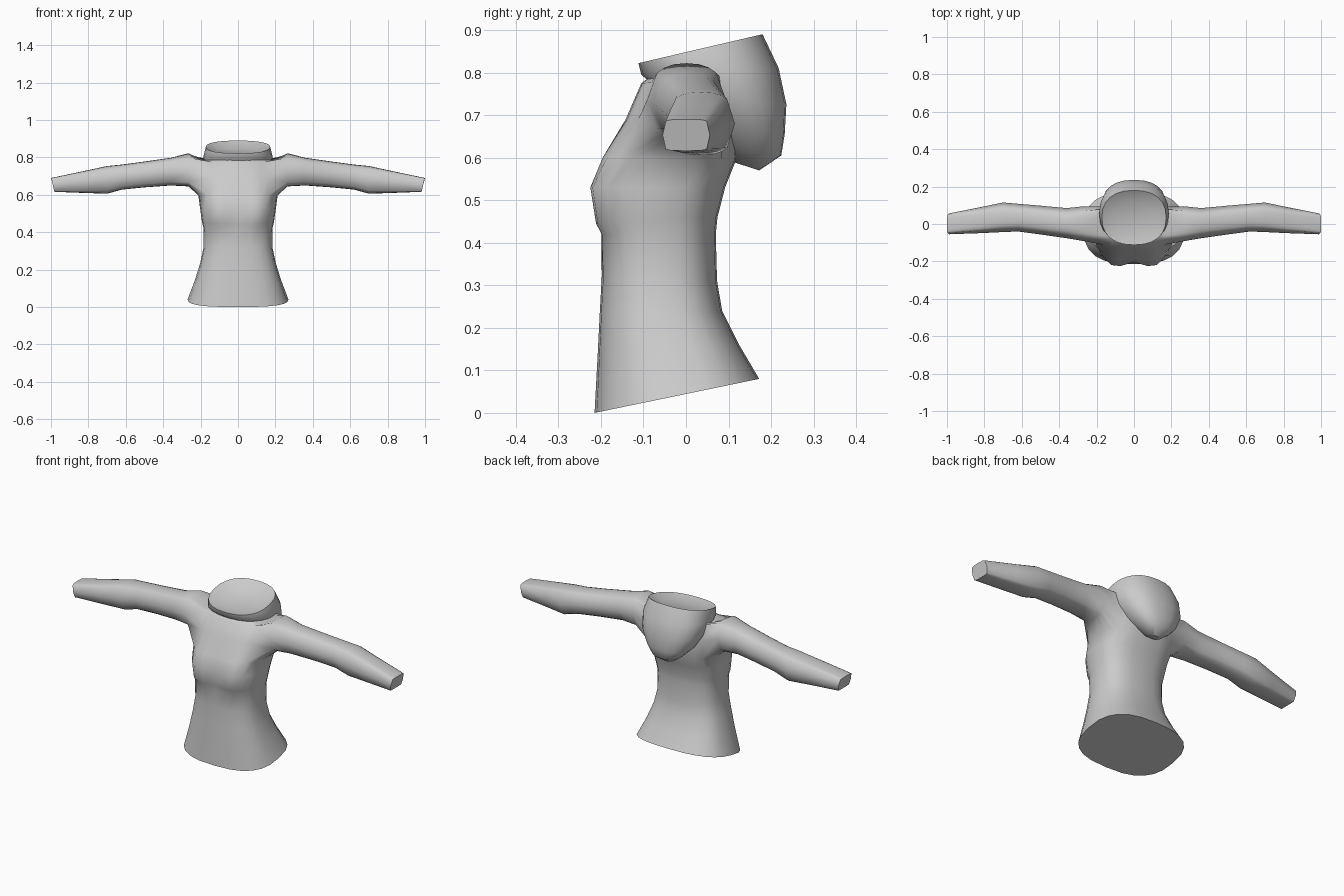
import bpy, bmesh, math

if "Cube" in bpy.data.objects:
    bpy.data.objects.remove(bpy.data.objects["Cube"])

N = 24          # points around the torso
H = 3           # armhole reaches H points either side of the flank

cloth = bpy.data.materials.new("grey cloth")
cloth.diffuse_color = (0.6, 0.6, 0.6, 1)
cloth.use_nodes = True
cloth.node_tree.nodes["Principled BSDF"].inputs["Base Color"].default_value = cloth.diffuse_color


def spow(v, p):
    return math.copysign(abs(v) ** p, v)


def ring(bm, yf, zf, yb, zb, hw, p=0.75, bust=0.0):
    """Tilted cross-section from front point to back point, point 0 at +x."""
    out = []
    for j in range(N):
        a = 2 * math.pi * j / N
        x, t = hw * spow(math.cos(a), p), spow(math.sin(a), p)
        y = (yf + yb) / 2 + t * (yb - yf) / 2
        z = (zf + zb) / 2 + t * (zb - zf) / 2
        if t < 0:
            y -= bust * math.exp(-((abs(x) - 0.105) / 0.06) ** 2)
        out.append(bm.verts.new((x, y, z)))
    return out


def skin(bm, a, b):
    n = len(a)
    for j in range(n):
        k = (j + 1) % n
        bm.faces.new((a[j], a[k], b[k], b[j]))


def finish(bm, name, angle):
    bmesh.ops.recalc_face_normals(bm, faces=bm.faces)
    me = bpy.data.meshes.new(name)
    bm.to_mesh(me)
    bm.free()
    ob = bpy.data.objects.new(name, me)
    bpy.context.collection.objects.link(ob)
    me.materials.append(cloth)
    bpy.ops.object.select_all(action='DESELECT')
    ob.select_set(True)
    bpy.context.view_layer.objects.active = ob
    bpy.ops.object.shade_smooth_by_angle(angle=math.radians(angle))


# Torso: hem, waist, bust, armhole rows, neck (front y, z, back y, z, half width)
bm = bmesh.new()
sections = [
    (-0.215, 0.00, 0.172, 0.08, 0.270, 0.75, 0),
    (-0.208, 0.13, 0.125, 0.16, 0.230, 0.75, 0),
    (-0.203, 0.23, 0.085, 0.24, 0.202, 0.75, 0),
    (-0.198, 0.32, 0.073, 0.31, 0.185, 0.75, 0),
    (-0.198, 0.42, 0.070, 0.42, 0.184, 0.75, 0.005),
    (-0.198, 0.445, 0.074, 0.46, 0.192, 0.75, 0.024),
    (-0.202, 0.53, 0.092, 0.53, 0.203, 0.75, 0.035),
    (-0.182, 0.60, 0.118, 0.595, 0.212, 0.75, 0.022),
    (-0.142, 0.69, 0.122, 0.70, 0.205, 0.75, 0),
    (-0.105, 0.775, 0.105, 0.79, 0.190, 0.75, 0),
    (-0.085, 0.79, 0.080, 0.80, 0.130, 0.9, 0),
]
rows = [ring(bm, *s) for s in sections]
for a, b in zip(rows, rows[1:]):
    skin(bm, a, b)
bm.faces.new(rows[0])
bm.faces.new(rows[-1])

# Sleeves: open an armhole on each flank, then loft out to the cuff
sleeve = [  # x, front y, back y, bottom z, top z, squareness
    (0.265, -0.092, 0.095, 0.645, 0.822, 0.85),
    (0.36, -0.076, 0.085, 0.650, 0.798, 0.85),
    (0.50, -0.056, 0.098, 0.640, 0.778, 0.85),
    (0.62, -0.040, 0.108, 0.628, 0.762, 0.8),
    (0.70, -0.043, 0.115, 0.606, 0.754, 0.75),
    (0.82, -0.049, 0.090, 0.610, 0.728, 0.65),
    (0.99, -0.055, 0.056, 0.616, 0.690, 0.4),
]
lo, mid, hi = rows[7:10]
angles = [225 + 90 * i / (2 * H) for i in range(2 * H + 1)] + [360]
angles += [405 + 90 * i / (2 * H) for i in range(2 * H + 1)] + [540]
for side in (1, -1):
    def at(row, j):
        return row[j % N if side > 0 else (N // 2 - j) % N]
    span = list(range(-H, H + 1))
    hole = [at(lo, j) for j in span] + [at(mid, H)]
    hole += [at(hi, j) for j in reversed(span)] + [at(mid, -H)]
    inner = [at(mid, j) for j in span[1:-1]]
    bmesh.ops.delete(bm, geom=inner, context='VERTS')
    prev = hole
    for x, yf, yb, zb, zt, p in sleeve:
        loop = []
        for d in angles:
            c, s = math.cos(math.radians(d)), math.sin(math.radians(d))
            z = (zb + zt) / 2 + spow(s, p) * (zt - zb) / 2
            y = (yf + yb) / 2 + spow(c, p) * (yb - yf) / 2
            slant = 0.01 * s if x > 0.9 else 0     # cuff leans outward at the top
            loop.append(bm.verts.new((side * (x + slant), y, z)))
        skin(bm, prev, loop)
        prev = loop
    bm.faces.new(prev)
finish(bm, "shirt", 50)

# Lowered hood: a pouch hanging behind the neck with a sunken top
bm = bmesh.new()
hood = [
    (-0.06, 0.815, 0.12, 0.845, 0.110, 0.9),
    (-0.112, 0.822, 0.180, 0.890, 0.172, 0.85),
    (-0.105, 0.795, 0.218, 0.810, 0.186, 0.85),
    (-0.030, 0.730, 0.236, 0.725, 0.170, 0.85),
    (0.030, 0.660, 0.232, 0.655, 0.130, 0.85),
    (0.080, 0.620, 0.224, 0.605, 0.085, 0.85),
    (0.110, 0.590, 0.172, 0.570, 0.040, 0.9),
]
rings = [ring(bm, *s) for s in hood]
for a, b in zip(rings, rings[1:]):
    skin(bm, a, b)
bm.faces.new(rings[0])
bm.faces.new(rings[-1])
finish(bm, "hood", 50)
